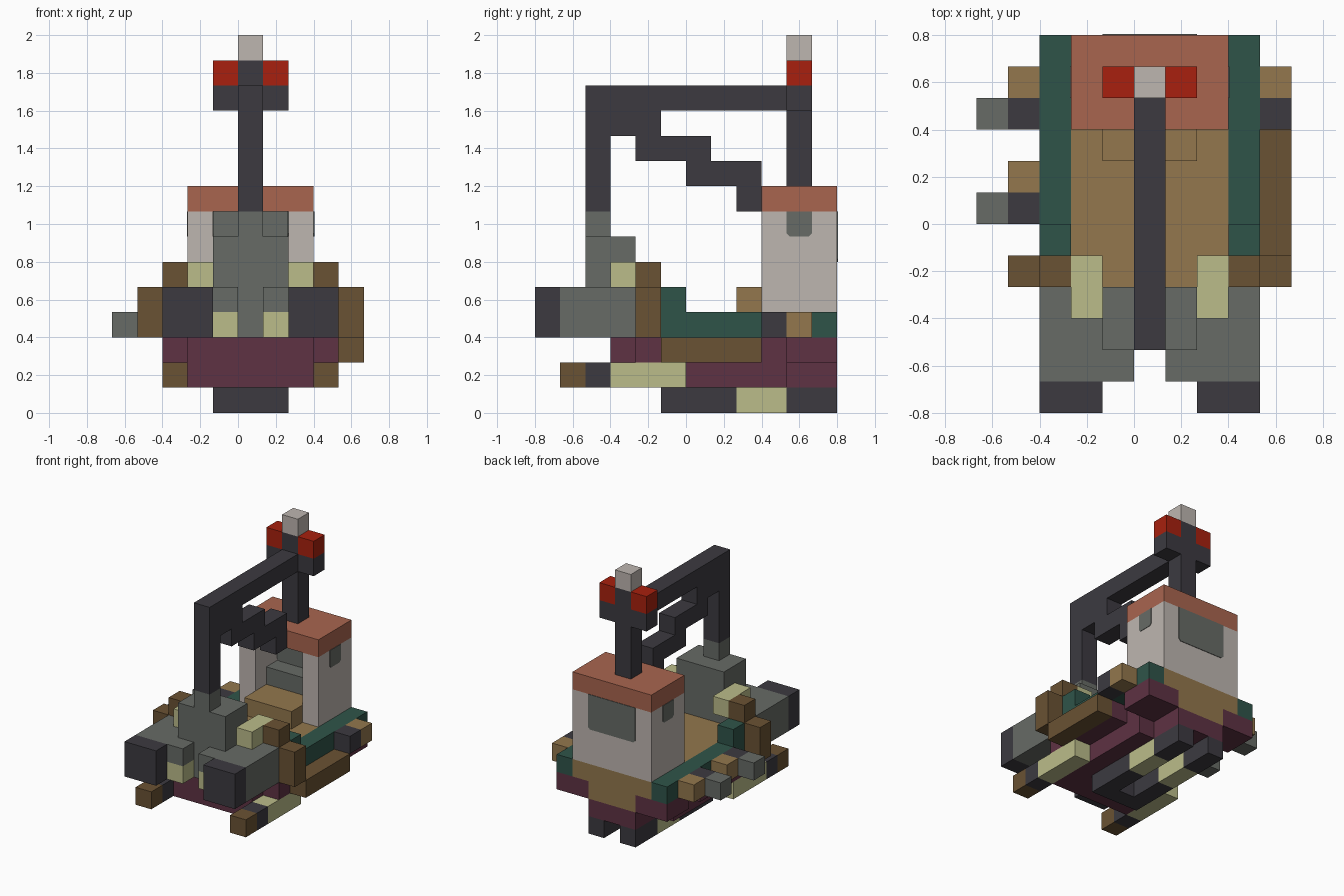
import bpy, bmesh
from mathutils import Vector

cube = bpy.data.objects.get("Cube")
if cube:
    bpy.data.objects.remove(cube)

CELL = 2 / 15                     # edge of one block
ORIGIN = Vector((-5, -6, 0))      # grid corner, in blocks
MIRROR = 11                       # x -> MIRROR - x is the hull's symmetry


def material(name, *rgb):
    linear = [((c / 255 + 0.055) / 1.055) ** 2.4 for c in rgb] + [1]
    mat = bpy.data.materials.new(name)
    mat.use_nodes = True
    mat.diffuse_color = linear
    mat.node_tree.nodes["Principled BSDF"].inputs["Base Color"].default_value = linear
    return mat


dark = material("charcoal", 60, 58, 64)
grey = material("steel grey", 103, 107, 102)
light = material("pale grey", 190, 182, 176)
red = material("red", 168, 32, 14)
tan = material("tan wood", 147, 119, 77)
brown = material("dark wood", 106, 82, 51)
green = material("deep green", 47, 84, 73)
cream = material("cream", 187, 188, 138)
maroon = material("maroon", 94, 50, 67)
roof = material("terracotta", 169, 101, 79)


def prism(name, mat, outline, sweep):
    """Extrude an outline (in block units) along a sweep vector."""
    bm = bmesh.new()
    face = bm.faces.new([bm.verts.new((Vector(p) + ORIGIN) * CELL) for p in outline])
    ext = bmesh.ops.extrude_face_region(bm, geom=[face], use_keep_orig=True)
    moved = [v for v in ext["geom"] if isinstance(v, bmesh.types.BMVert)]
    bmesh.ops.translate(bm, verts=moved, vec=Vector(sweep) * CELL)
    bmesh.ops.recalc_face_normals(bm, faces=bm.faces)
    mesh = bpy.data.meshes.new(name)
    bm.to_mesh(mesh)
    bm.free()
    mesh.materials.append(mat)
    obj = bpy.data.objects.new(name, mesh)
    bpy.context.collection.objects.link(obj)


def box(name, mat, x, y, z):
    """Box from (start, end) block ranges."""
    (a, b), (c, d), (e, f) = x, y, z
    prism(name, mat, [(a, c, e), (b, c, e), (b, d, e), (a, d, e)], (0, 0, f - e))


def pair(name, mat, x, y, z):
    box("right_" + name, mat, x, y, z)
    box("left_" + name, mat, (MIRROR - x[1], MIRROR - x[0]), y, z)


def window(name, along_x, start, end, low, high, at):
    """Pane through a wall, with trimmed lower corners."""
    c, lip = 0.12, 0.03
    shape = [(start, high), (start, low + c), (start + c, low),
             (end - c, low), (end, low + c), (end, high)]
    if along_x:
        prism(name, grey, [(u, at - lip, w) for u, w in shape], (0, 1 + 2 * lip, 0))
    else:
        prism(name, grey, [(at - lip, u, w) for u, w in shape], (1 + 2 * lip, 0, 0))


# Keel skids
box("skid_crossbar", dark, (4, 7), (5, 6), (0, 1))
pair("skid_front", dark, (4, 5), (6, 8), (0, 1))
pair("skid_middle", cream, (4, 5), (8, 10), (0, 1))
pair("skid_rear", dark, (4, 5), (10, 12), (0, 1))

# Hull
box("lower_hull", maroon, (3, 8), (3, 10), (1, 2))
box("lower_stern", maroon, (4, 7), (10, 12), (1, 2))
box("hull_bow", maroon, (3, 8), (3, 4), (2, 3))
box("hull", maroon, (2, 9), (4, 9), (2, 3))
box("hull_waist", maroon, (3, 8), (9, 10), (2, 3))
box("hull_stern", maroon, (2, 9), (10, 11), (2, 3))
pair("stern_corner", maroon, (2, 4), (11, 12), (2, 3))
box("stern_panel", tan, (4, 7), (11, 12), (2, 3))

# Front runners
pair("runner_tip", brown, (2, 3), (1, 2), (1, 2))
pair("runner_collar", dark, (2, 3), (2, 3), (1, 2))
pair("runner", cream, (2, 3), (3, 6), (1, 2))

# Deck and rails
box("deck", tan, (3, 8), (4, 12), (3, 4))
pair("rail", green, (2, 3), (5, 12), (3, 4))
pair("rail_post", green, (2, 3), (5, 6), (4, 5))
pair("fender", brown, (1, 3), (4, 5), (3, 5))
pair("fender_top", brown, (2, 3), (4, 5), (5, 6))
box("left_side_beam", brown, (9, 10), (5, 9), (2, 3))

# Side fittings
box("left_port", dark, (9, 10), (9, 10), (3, 4))
box("left_peg", tan, (9, 10), (10, 11), (3, 4))
for label, y in (("front", 6), ("rear", 9)):
    box(label + "_side_gun_base", dark, (1, 2), (y, y + 1), (3, 4))
    box(label + "_side_gun", grey, (0, 1), (y, y + 1), (3, 4))
    box(label + "_side_peg", tan, (1, 2), (y + 1, y + 2), (3, 4))

# Front cannons and engine block
pair("cannon", grey, (2, 4), (1, 4), (3, 5))
pair("cannon_muzzle", dark, (2, 4), (0, 1), (3, 5))
pair("cannon_mount", grey, (4, 5), (1, 2), (4, 5))
pair("cannon_lamp", cream, (4, 5), (1, 2), (3, 4))
box("engine_block", grey, (4, 7), (2, 4), (3, 7))
pair("engine_light", cream, (3, 4), (3, 5), (5, 6))

# Cabin
box("cabin_floor", tan, (4, 7), (8, 11), (4, 5))
box("cabin_seat", grey, (4, 7), (10, 11), (5, 6))
pair("cabin_wall", light, (3, 4), (9, 12), (4, 8))
box("cabin_back", light, (4, 7), (11, 12), (4, 8))
box("cabin_roof", roof, (3, 8), (9, 12), (8, 9))
window("back_window", True, 4, 7, 6, 8, 11)
window("right_window", False, 10, 11, 7, 8, 3)
window("left_window", False, 10, 11, 7, 8, 7)

# Mast frame
mid = (5, 6)
box("mast_socket", grey, mid, (2, 3), (7, 8))
box("front_mast", dark, mid, (2, 3), (8, 12))
box("top_beam", dark, mid, (2, 11), (12, 13))
box("rear_mast", dark, mid, (10, 11), (9, 12))
box("rear_mast_head", dark, mid, (10, 11), (13, 14))
box("brace_upper", dark, mid, (3, 5), (11, 12))
box("brace_middle", dark, mid, (4, 7), (10, 11))
box("brace_lower", dark, mid, (6, 9), (9, 10))
box("brace_foot", dark, mid, (8, 9), (8, 9))

# Signal lights
pair("light_bracket", dark, (4, 5), (10, 11), (12, 13))
pair("signal_light", red, (4, 5), (10, 11), (13, 14))
box("mast_cap", light, mid, (10, 11), (14, 15))
